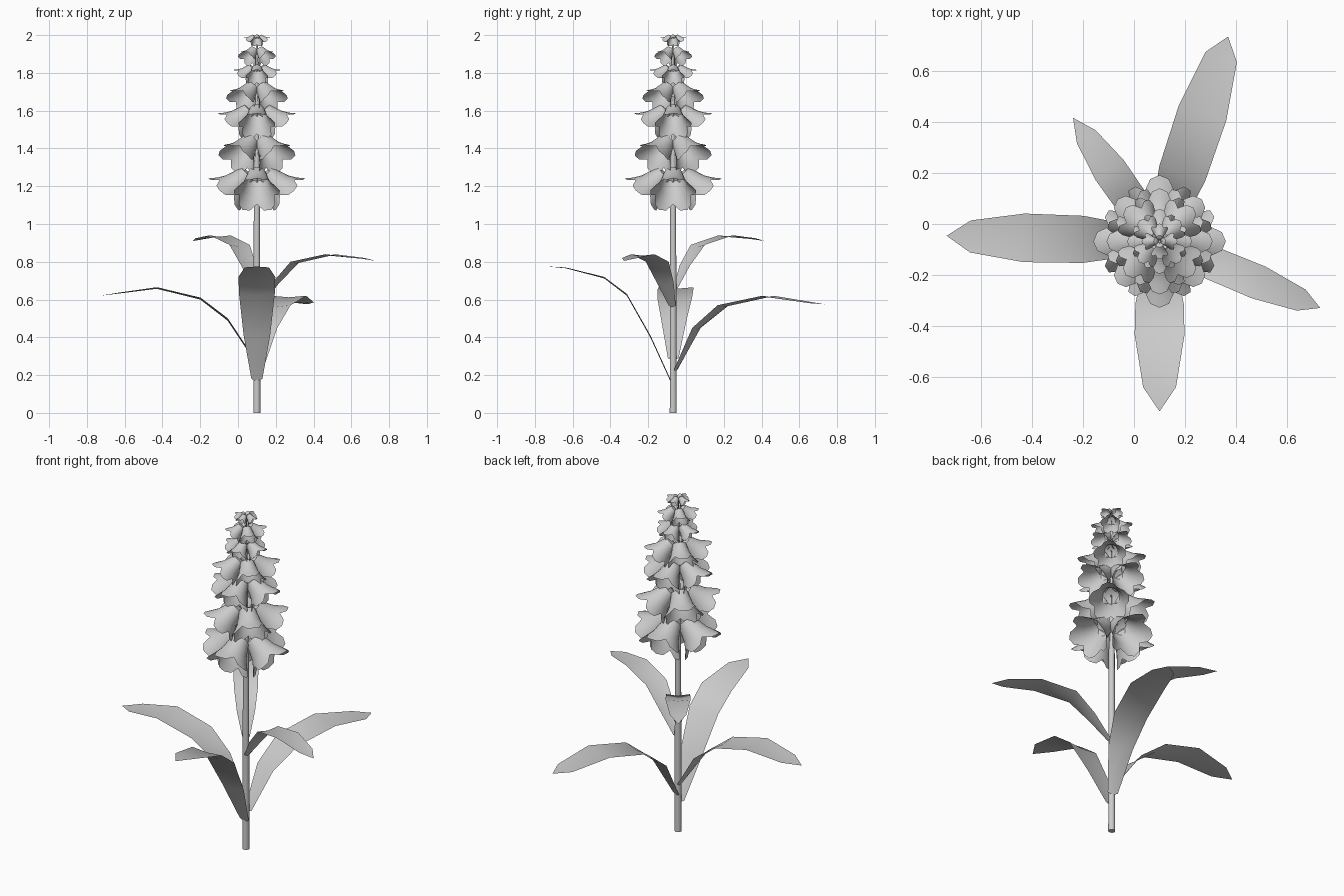
import bpy, math
from mathutils import Vector, Matrix

if "Cube" in bpy.data.objects:
    bpy.data.objects.remove(bpy.data.objects["Cube"])

CX, CY = 0.10, -0.068


def make_object(name, verts, faces, angle=40):
    mesh = bpy.data.meshes.new(name)
    mesh.from_pydata([tuple(v) for v in verts], [], faces)
    mesh.update()
    ob = bpy.data.objects.new(name, mesh)
    bpy.context.collection.objects.link(ob)
    bpy.ops.object.select_all(action='DESELECT')
    ob.select_set(True)
    bpy.context.view_layer.objects.active = ob
    bpy.ops.object.shade_smooth_by_angle(angle=math.radians(angle))
    return ob


def tube(name, points, radii, sides):
    # capped tube swept through points, rings square to the path
    verts, faces = [], []
    pts = [Vector(p) for p in points]
    for i, p in enumerate(pts):
        d = pts[min(i + 1, len(pts) - 1)] - pts[max(i - 1, 0)]
        q = d.to_track_quat('Z', 'Y')
        for k in range(sides):
            a = math.tau * k / sides
            verts.append(p + q @ Vector((math.cos(a), math.sin(a), 0)) * radii[i])
    for i in range(len(pts) - 1):
        for k in range(sides):
            n = (k + 1) % sides
            faces.append((i * sides + k, i * sides + n, (i + 1) * sides + n, (i + 1) * sides + k))
    faces.append(tuple(reversed(range(sides))))
    faces.append(tuple((len(pts) - 1) * sides + k for k in range(sides)))
    return make_object(name, verts, faces)


def leaf(name, angle, path, width):
    # arching blade: path holds (distance from stem, height)
    shares = (0.3, 0.72, 0.97, 1.0, 0.66)
    fold = (0.012, 0.012, 0.01, 0.008, 0.004)
    c, s = math.cos(math.radians(angle)), math.sin(math.radians(angle))
    verts, faces = [], []
    for (d, z), w, f in zip(path[:5], shares, fold):
        for side in (-1, 0, 1):
            o = side * w * width / 2
            h = z - f * (side == 0)
            verts.append((CX + d * c - o * s, CY + d * s + o * c, h))
    d, z = path[5]
    verts.append((CX + d * c, CY + d * s, z))
    for i in range(4):
        for k in range(2):
            a = i * 3 + k
            faces.append((a, a + 3, a + 4, a + 1))
    faces += [(12, 15, 13), (13, 15, 14)]
    make_object(name, verts, faces)


def blossom(name, angle, top, size):
    # five-lobed bell, narrow end by the stem, mouth facing out and down
    profile = [(0.0, 0.022), (0.012, 0.05), (0.05, 0.06), (0.10, 0.075), (0.14, 0.098)]
    lobes, per = 5, 4
    n = lobes * per
    ax = Vector((0.72, 0, -0.69)).normalized()
    up = Vector((0.69, 0, 0.72)).normalized()
    side = up.cross(ax)
    apex = Vector((0.042, 0, -0.018)) * size
    turn = Matrix.Translation((CX, CY, top)) @ Matrix.Rotation(math.radians(angle), 4, 'Z')
    verts, faces = [], []

    def put(length, r, a):
        p = apex + (ax * length + (up * math.cos(a) + side * math.sin(a)) * r) * size
        verts.append(turn @ p)

    for length, r in profile:
        for k in range(n):
            put(length, r, math.tau * (k - 2) / n)
    # flared lobe tips: the seam points stay back to form notches
    tips = {1: (0.172, 0.118), 2: (0.178, 0.128), 3: (0.172, 0.118)}
    rim = {}
    for k in range(n):
        if k % per:
            rim[k] = len(verts)
            put(*tips[k % per], math.tau * (k - 2) / n)
    for i in range(len(profile) - 1):
        for k in range(n):
            m = (k + 1) % n
            faces.append((i * n + k, (i + 1) * n + k, (i + 1) * n + m, i * n + m))
    last = (len(profile) - 1) * n
    for k in range(n):
        m = (k + 1) % n
        faces.append(tuple(v for v in (last + k, rim.get(k), rim.get(m), last + m) if v is not None))
    faces.append(tuple(range(n)))
    make_object(name, verts, faces)
    # thin stalk from the stem to the bell
    stalk = [(0.005, 0, -0.16), (0.018, 0, -0.07), (0.035, 0, -0.025), (0.05, 0, -0.02)]
    tube(name + "_stalk", [turn @ (Vector(p) * size) for p in stalk], [0.004 * size] * 4, 5)


# stem
tube("stem", [(CX, CY, z) for z in (0, 0.6, 1.2, 1.6, 1.98)],
     [0.019, 0.018, 0.016, 0.01, 0.005], 10)

# leaves
leaf("leaf_front", 270, [(0.015, 0.18), (0.12, 0.41), (0.245, 0.63), (0.365, 0.72),
                         (0.57, 0.77), (0.665, 0.775)], 0.195)
leaf("leaf_back_right", 71.5, [(0.015, 0.23), (0.13, 0.45), (0.28, 0.57), (0.53, 0.62),
                               (0.76, 0.585), (0.845, 0.575)], 0.195)
leaf("leaf_left", 178.5, [(0.015, 0.29), (0.155, 0.50), (0.30, 0.61), (0.53, 0.665),
                          (0.74, 0.635), (0.833, 0.62)], 0.19)
leaf("leaf_right", -22.5, [(0.015, 0.57), (0.11, 0.69), (0.22, 0.80), (0.42, 0.84),
                           (0.60, 0.82), (0.68, 0.805)], 0.135)
leaf("leaf_back_left", 125, [(0.015, 0.66), (0.075, 0.78), (0.16, 0.89), (0.34, 0.94),
                             (0.50, 0.925), (0.59, 0.91)], 0.135)

# flower spike: tiers of four, every other tier turned by 45 degrees
tiers = [(1.29, 1.0), (1.465, 0.9), (1.625, 0.8), (1.745, 0.72),
         (1.84, 0.49), (1.935, 0.44), (2.0, 0.27)]
for i, (top, size) in enumerate(tiers):
    for k in range(4):
        blossom(f"flower_{i + 1}_{k + 1}", 90 * k + 45 * (i % 2), top, size)
